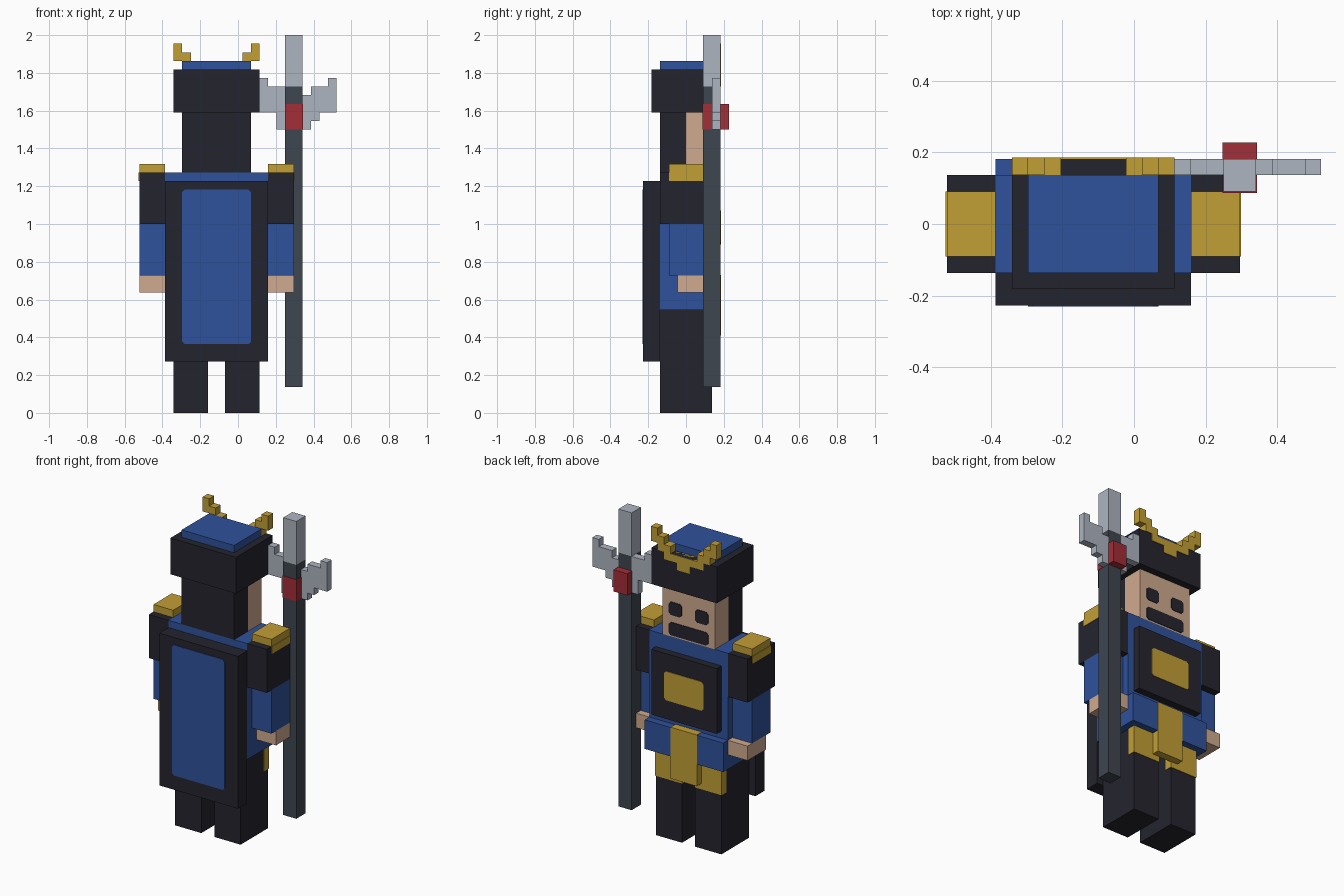
import bpy
import bmesh

cube = bpy.data.objects.get("Cube")
if cube:
    bpy.data.objects.remove(cube, do_unlink=True)

U = 2 / 44          # one block unit
MID = 11.5          # block column that lies on x = 0
SKIN_GAP = 0.08     # how far painted plates stand proud, in blocks


def material(name, hex_code):
    rgb = [int(hex_code[i:i + 2], 16) / 255 for i in (0, 2, 4)]
    lin = [c / 12.92 if c < 0.04 else ((c + 0.055) / 1.055) ** 2.4 for c in rgb]
    mat = bpy.data.materials.new(name)
    mat.use_nodes = True
    mat.diffuse_color = (*lin, 1)
    bsdf = mat.node_tree.nodes["Principled BSDF"]
    bsdf.inputs["Base Color"].default_value = (*lin, 1)
    bsdf.inputs["Roughness"].default_value = 0.9
    return mat


BLUE = material("royal_blue", "2F529C")
DARK = material("charcoal", "24242E")
GOLD = material("gold", "C29F35")
FLESH = material("skin", "D0AA8F")
STEEL = material("pale_steel", "AEB5C1")
IRON = material("dark_iron", "3E4650")
RED = material("red", "A22E37")


def finish(name, mat, bm):
    bmesh.ops.recalc_face_normals(bm, faces=bm.faces)
    mesh = bpy.data.meshes.new(name)
    bm.to_mesh(mesh)
    bm.free()
    mesh.materials.append(mat)
    obj = bpy.data.objects.new(name, mesh)
    bpy.context.collection.objects.link(obj)
    return obj


def boxes(name, mat, *spans):
    """One object from boxes given as (x range, y range, z range) in blocks."""
    bm = bmesh.new()
    for (x0, x1), (y0, y1), (z0, z1) in spans:
        for v in bmesh.ops.create_cube(bm, size=1)["verts"]:
            v.co.x = ((x1 if v.co.x > 0 else x0) - MID) * U
            v.co.y = (y1 if v.co.y > 0 else y0) * U
            v.co.z = (z1 if v.co.z > 0 else z0) * U
    return finish(name, mat, bm)


def plate(name, mat, xs, zs, y, side=1, cut=0.3):
    """Thin clipped-corner panel on a face that looks along y."""
    (x0, x1), (z0, z1) = xs, zs
    outline = [(x0 + cut, z0), (x1 - cut, z0), (x1, z0 + cut), (x1, z1 - cut),
               (x1 - cut, z1), (x0 + cut, z1), (x0, z1 - cut), (x0, z0 + cut)]
    bm = bmesh.new()
    face = bm.faces.new([bm.verts.new(((x - MID) * U, y * U, z * U)) for x, z in outline])
    new = bmesh.ops.extrude_face_region(bm, geom=[face])["geom"]
    verts = [g for g in new if isinstance(g, bmesh.types.BMVert)]
    bmesh.ops.translate(bm, verts=verts, vec=(0, side * SKIN_GAP * U, 0))
    return finish(name, mat, bm)


def flip(xs):
    """Mirror an x range across the middle of the body (column nine)."""
    return 18 - xs[1], 18 - xs[0]


# Legs, arms and their trim, mirrored about the body
LEG, ARM = (10, 14), (15, 18)
for side, mirror in (("left", lambda r: r), ("right", flip)):
    leg, arm = mirror(LEG), mirror(ARM)
    boxes(side + "_leg", DARK, (leg, (-3, 3), (0, 12)))
    trim = (leg[0] - SKIN_GAP, leg[1] + SKIN_GAP)
    boxes(side + "_leg_trim", GOLD, (trim, (2, 3 + SKIN_GAP), (8.2, 12)))
    boxes(side + "_upper_arm", DARK, (arm, (-3, 3), (22, 28)))
    boxes(side + "_sleeve", BLUE, (arm, (-2, 2), (16, 22)))
    boxes(side + "_hand", FLESH, (arm, (-1, 3), (14, 16)))
    boxes(side + "_shoulder_pad", GOLD, (arm, (-2, 2), (28, 29)))
    boxes(side + "_shoulder_pad_edge", GOLD,
          (mirror((18, 18 + SKIN_GAP)), (-2, 2), (27, 28)))
    plate(side + "_eye", DARK, mirror((10, 12)), (31, 32.8), 3)

# Torso, chest armour, skirt and tabard
boxes("torso", BLUE, ((3, 15), (-3, 3), (12, 28)))
boxes("chest_plate", DARK, ((4, 14), (3, 4), (17, 26)))
plate("chest_emblem", GOLD, (6, 12), (19.6, 23.6), 4)
boxes("skirt_front", BLUE, ((3, 15), (3, 4), (12, 16)))
boxes("tabard", GOLD, ((7, 11), (3, 4 + SKIN_GAP), (9, 16 + SKIN_GAP)))

# Cape with its coloured panel
boxes("cape", DARK, ((3, 15), (-5, -3), (6, 27)))
plate("cape_panel", BLUE, (5, 13), (8, 26), -5, side=-1)

# Head and hat
boxes("hair", DARK, ((5, 13), (-3, 0), (28, 35)))
boxes("face", FLESH, ((5, 13), (0, 3), (28, 35)))
plate("mouth", DARK, (6, 12), (28.2, 30), 3)
boxes("hat_band", DARK, ((4, 14), (-4, 4), (35, 40)))
boxes("hat_top", BLUE, ((5, 13), (-3, 3), (40, 41)))

# Stepped horns joined by a badge on the hat
HORN_Y = (3, 4 + SKIN_GAP)
horn_steps = [((13, 14), (41, 43)), ((12, 13), (40, 42)),
              ((11, 12), (39, 41)), ((10, 11), (39, 40)), ((9, 10), (38, 40))]
boxes("hat_horns", GOLD, *[(m(x), HORN_Y, z) for x, z in horn_steps
                           for m in (lambda r: r, flip)])

# Battle axe
SHAFT_X, SHAFT_Y = (17, 19), (2, 4)
boxes("axe_shaft", IRON, (SHAFT_X, SHAFT_Y, (3, 38)))
boxes("axe_tip", STEEL, (SHAFT_X, SHAFT_Y, (38, 44)))
boxes("axe_collar", RED,
      ((17 - 0.05, 19 + 0.05), (2 - SKIN_GAP, 5), (33, 36)))
blade = {14: (35, 39), 15: (35, 38), 16: (33, 38),
         19: (33, 37), 20: (34, 38), 21: (35, 38), 22: (35, 39)}
boxes("axe_blades", STEEL, *[((x, x + 1), (3, 4), z) for x, z in blade.items()])
